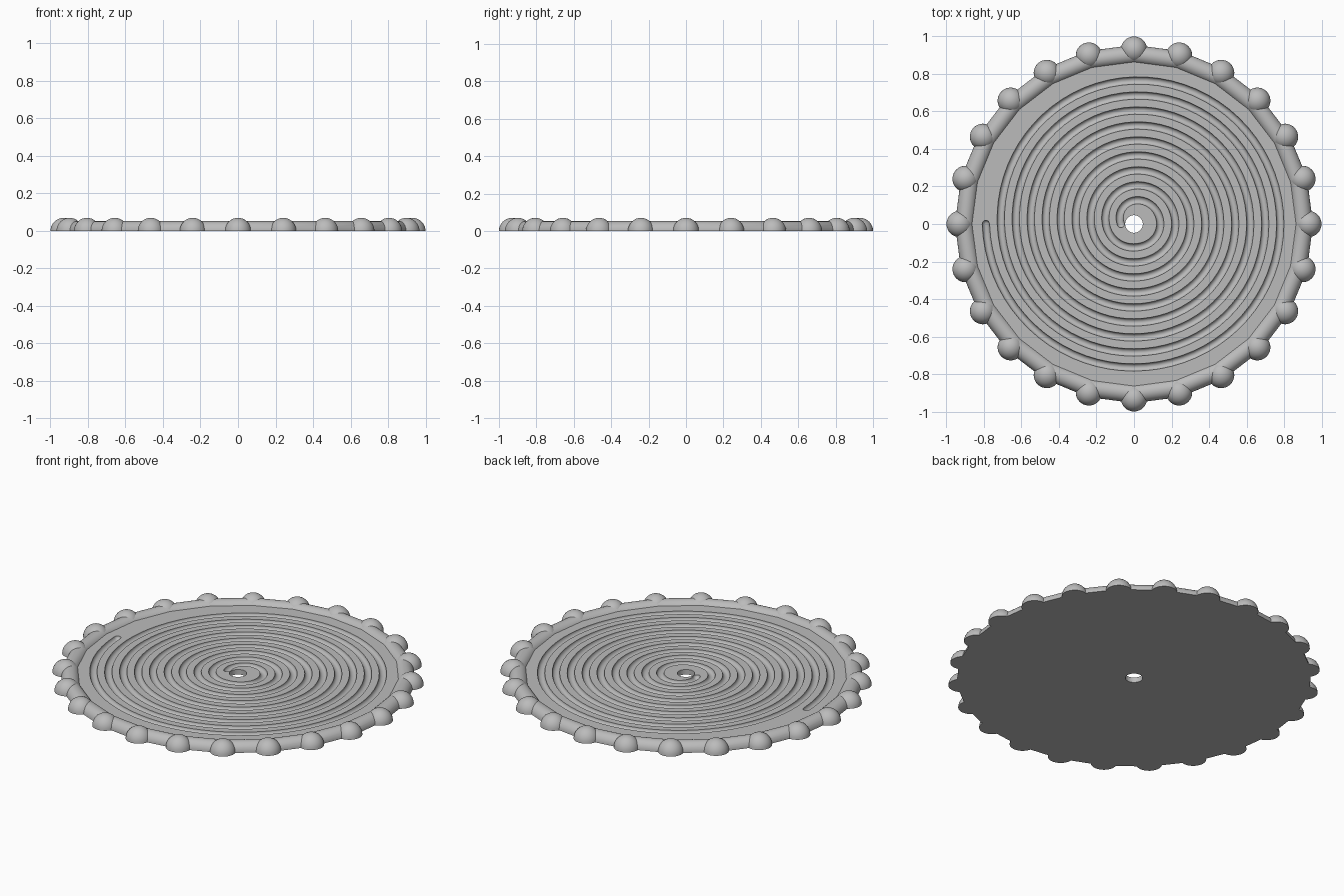
import bpy, bmesh, math
from mathutils import Vector

cube = bpy.data.objects.get("Cube")
if cube:
    bpy.data.objects.remove(cube, do_unlink=True)

BEADS = 24
PLATE_TOP = 0.03
GROOVE = 0.02
PITCH = 0.08
TURNS = 9

clay = bpy.data.materials.new("light grey")
clay.use_nodes = True
grey = (0.5, 0.5, 0.5, 1)
clay.diffuse_color = grey
clay.node_tree.nodes["Principled BSDF"].inputs["Base Color"].default_value = grey


def finish(bm, name):
    """Turn a bmesh into a linked object with the shared material."""
    bmesh.ops.recalc_face_normals(bm, faces=bm.faces)
    mesh = bpy.data.meshes.new(name)
    bm.to_mesh(mesh)
    bm.free()
    mesh.materials.append(clay)
    obj = bpy.data.objects.new(name, mesh)
    bpy.context.collection.objects.link(obj)
    return obj


def smooth(obj, degrees):
    bpy.ops.object.select_all(action='DESELECT')
    obj.select_set(True)
    bpy.context.view_layer.objects.active = obj
    bpy.ops.object.shade_smooth_by_angle(angle=math.radians(degrees))


def loft(bm, rings, loop=False):
    """Skin a series of closed sections; cap the ends unless looped."""
    rows = [[bm.verts.new(p) for p in ring] for ring in rings]
    pairs = list(zip(rows, rows[1:]))
    if loop:
        pairs.append((rows[-1], rows[0]))
    else:
        bm.faces.new(rows[0])
        bm.faces.new(rows[-1])
    for a, b in pairs:
        for i in range(len(a)):
            j = (i + 1) % len(a)
            bm.faces.new((a[i], a[j], b[j], b[i]))


def revolve(section, steps):
    """Rings of a (radius, height) section swept around z."""
    rings = []
    for k in range(steps):
        a = math.tau * k / steps
        rings.append([(r * math.cos(a), r * math.sin(a), z) for r, z in section])
    return rings


# Flat plate with a centre hole
bm = bmesh.new()
loft(bm, revolve([(0.047, 0), (0.89, 0), (0.89, PLATE_TOP), (0.047, PLATE_TOP)], 48), loop=True)
plate = finish(bm, "plate")

# Spiral path: nearly circular turns that step inward in the back-left quarter
QUARTERS = [0.79, 0.765, 0.78, 0.765]


def key(i):
    return QUARTERS[i % 4] - PITCH * (i // 4)


def spiral(t):
    i = math.floor(t * 4)
    f = t * 4 - i
    p0, p1, p2, p3 = (key(i + d) for d in (-1, 0, 1, 2))
    r = p1 + 0.5 * f * (p2 - p0 + f * (2 * p0 - 5 * p1 + 4 * p2 - p3
                                       + f * (3 * (p1 - p2) + p3 - p0)))
    a = math.pi + math.tau * t
    return Vector((r * math.cos(a), r * math.sin(a), PLATE_TOP))


# Round-ended tube along the spiral, used to cut the groove
steps = TURNS * 72
path = [(spiral(k / 72), GROOVE) for k in range(steps + 1)]
tangent_in = (path[0][0] - path[1][0]).normalized()
tangent_out = (path[-1][0] - path[-2][0]).normalized()
caps = [(GROOVE * math.sin(math.radians(a)), GROOVE * math.cos(math.radians(a))) for a in (25, 50, 70, 85)]
start = [(path[0][0] + tangent_in * d, r) for d, r in reversed(caps)]
end = [(path[-1][0] + tangent_out * d, r) for d, r in caps]
path = start + path + end

rings = []
for k, (p, r) in enumerate(path):
    along = (path[min(k + 1, len(path) - 1)][0] - path[max(k - 1, 0)][0]).normalized()
    side = along.cross(Vector((0, 0, 1)))
    ring = []
    for s in range(16):
        a = math.tau * (s + 0.5) / 16
        ring.append(p + side * r * math.cos(a) + Vector((0, 0, r * math.sin(a))))
    rings.append(ring)
bm = bmesh.new()
loft(bm, rings)
cutter = finish(bm, "groove_cutter")
cutter.hide_render = True

cut = plate.modifiers.new("groove", 'BOOLEAN')
cut.operation = 'DIFFERENCE'
cut.solver = 'EXACT'
cut.object = cutter
bpy.ops.object.select_all(action='DESELECT')
plate.select_set(True)
bpy.context.view_layer.objects.active = plate
bpy.ops.object.modifier_apply(modifier=cut.name)
bpy.data.objects.remove(cutter, do_unlink=True)
smooth(plate, 30)

# Half-round rim made of straight lengths between the beads
arc = [math.pi * k / 20 for k in range(21)]
bm = bmesh.new()
loft(bm, revolve([(0.905 + 0.05 * math.cos(a), 0.052 * math.sin(a)) for a in arc], BEADS), loop=True)
smooth(finish(bm, "rim"), 12)

# Half-sphere beads around the rim
bm = bmesh.new()
bmesh.ops.create_uvsphere(bm, u_segments=32, v_segments=16, radius=0.07)
bmesh.ops.bisect_plane(bm, geom=bm.verts[:] + bm.edges[:] + bm.faces[:], dist=1e-5,
                       plane_co=(0, 0, 0), plane_no=(0, 0, -1), clear_outer=True)
bmesh.ops.holes_fill(bm, edges=[e for e in bm.edges if e.is_boundary], sides=0)
first = finish(bm, "bead")
smooth(first, 30)
for k in range(BEADS):
    bead = first
    if k:
        bead = bpy.data.objects.new("bead", first.data)
        bpy.context.collection.objects.link(bead)
    a = math.tau * k / BEADS
    bead.location = (0.93 * math.cos(a), 0.93 * math.sin(a), 0)
    bead.rotation_euler.z = a
